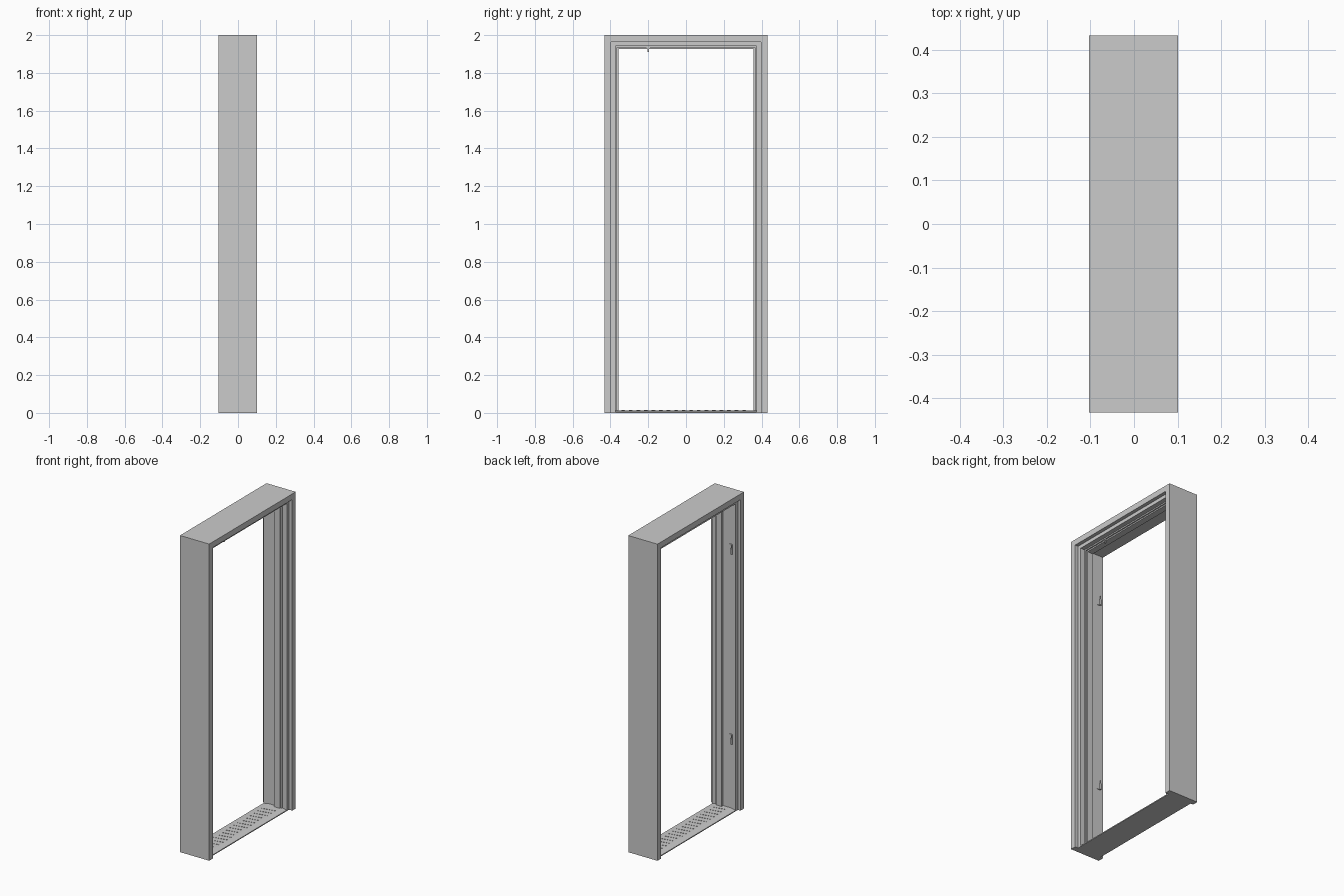
import bpy, bmesh
from mathutils import Vector

if "Cube" in bpy.data.objects:
    bpy.data.objects.remove(bpy.data.objects["Cube"])

W, H = 0.432, 2.0   # half width and height of the frame


def finish(name, bm):
    bmesh.ops.recalc_face_normals(bm, faces=bm.faces)
    me = bpy.data.meshes.new(name)
    bm.to_mesh(me)
    bm.free()
    ob = bpy.data.objects.new(name, me)
    bpy.context.collection.objects.link(ob)
    return ob


def loft(name, rings):
    """Join closed rings of points into a capped solid."""
    bm = bmesh.new()
    vs = [[bm.verts.new(p) for p in r] for r in rings]
    n = len(vs[0])
    for a, b in zip(vs, vs[1:]):
        for i in range(n):
            j = (i + 1) % n
            bm.faces.new((a[i], a[j], b[j], b[i]))
    bm.faces.new(vs[0])
    bm.faces.new(vs[-1][::-1])
    return finish(name, bm)


def box(name, lo, hi):
    x0, y0, z0 = lo
    x1, y1, z1 = hi
    ring = [(x0, y0), (x1, y0), (x1, y1), (x0, y1)]
    return loft(name, [[(x, y, z) for x, y in ring] for z in (z0, z1)])


def cylinder(name, centre, radius, depth, sides=12):
    bm = bmesh.new()
    bmesh.ops.create_cone(bm, cap_ends=True, segments=sides, radius1=radius,
                          radius2=radius, depth=depth)
    bmesh.ops.translate(bm, verts=bm.verts, vec=Vector(centre))
    ob = finish(name, bm)
    for p in ob.data.polygons:
        p.use_smooth = abs(p.normal.z) < 0.5
    ob.data.set_sharp_from_angle(angle=0.7)
    return ob


# Stepped frame: (x, thickness) profile swept with mitres up, across and down
profile = [(-0.103, 0), (0.101, 0), (0.101, 0.036), (0.079, 0.036),
           (0.079, 0.058), (0.050, 0.058), (0.050, 0.066), (0.042, 0.066),
           (0.042, 0.074), (0.002, 0.074), (0.002, 0.058), (-0.085, 0.058),
           (-0.085, 0.036), (-0.103, 0.036)]
loft("door_frame", [
    [(x, -W + t, 0) for x, t in profile],
    [(x, -W + t, H - t) for x, t in profile],
    [(x, W - t, H - t) for x, t in profile],
    [(x, W - t, 0) for x, t in profile]])

# Threshold with ramped edges
sill = [(-0.085, 0), (0.079, 0), (0.079, 0.006), (0.045, 0.013),
        (-0.05, 0.013), (-0.085, 0.006)]
loft("threshold", [[(x, y, z) for x, z in sill] for y in (-0.374, 0.374)])

# Slanted tread ribs on the threshold
for i in range(17):
    y = -0.33 + i * 0.04
    ring = [(-0.045, y - 0.012), (0.04, y + 0.004), (0.04, y + 0.008), (-0.045, y - 0.008)]
    loft("tread_rib", [[(a, b, z) for a, b in ring] for z in (0.012, 0.0145)])

# Hinges on one jamb: leaf, knuckle and pin
for z in (0.45, 1.65):
    box("hinge_leaf", (-0.062, -0.375, z - 0.03), (-0.040, -0.371, z + 0.03))
    cylinder("hinge_knuckle", (-0.060, -0.367, z - 0.012), 0.006, 0.036)
    cylinder("hinge_pin", (-0.060, -0.367, z + 0.012), 0.003, 0.03)

# Small latch hanging from the head stop
box("latch_plate", (0.041, -0.21, 1.928), (0.047, -0.19, 1.941))
box("latch_tongue", (0.041, -0.204, 1.911), (0.046, -0.197, 1.929))
